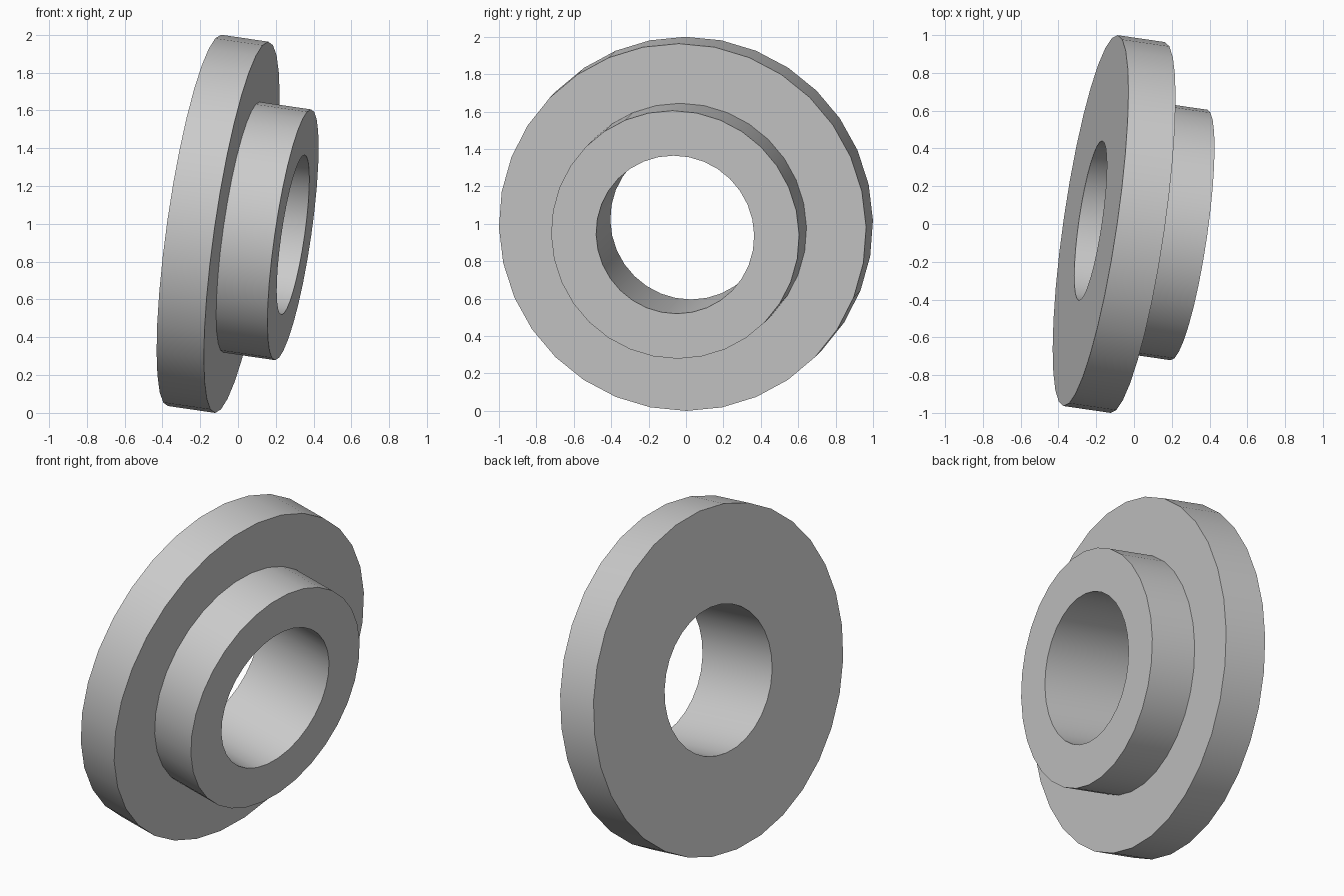
import bpy, bmesh, math
from mathutils import Vector, Matrix

SIDES = 32
cube = bpy.data.objects.get("Cube")
if cube:
    bpy.data.objects.remove(cube, do_unlink=True)

# Plain grey material
grey = bpy.data.materials.new("grey_metal")
grey.use_nodes = True
colour = (0.6, 0.6, 0.6, 1)
grey.diffuse_color = colour
grey.node_tree.nodes["Principled BSDF"].inputs["Base Color"].default_value = colour

# Closed cross-section of flange, hub and bore: (radius, distance along axis)
profile = [(0.427, 0), (0.992, 0), (0.992, 0.255),
           (0.67, 0.255), (0.67, 0.532), (0.427, 0.532)]

# Tilted frame: axis from the flange back towards the hub face
axis = Vector((0.979, -0.143, -0.143)).normalized()
up = Vector((0, 0, 1))
up = (up - axis * up.dot(axis)).normalized()
side = axis.cross(up)
centre = Vector((-0.23, 0.018, 1.018))

# Revolve the cross-section around the axis
bm = bmesh.new()
rings = []
for i in range(SIDES):
    a = 2 * math.pi * i / SIDES
    out = up * math.cos(a) + side * math.sin(a)
    rings.append([bm.verts.new(centre + out * r + axis * d) for r, d in profile])
for i in range(SIDES):
    here, there = rings[i], rings[(i + 1) % SIDES]
    for j in range(len(profile)):
        k = (j + 1) % len(profile)
        bm.faces.new((here[j], here[k], there[k], there[j]))
bmesh.ops.recalc_face_normals(bm, faces=bm.faces)

mesh = bpy.data.meshes.new("flanged_bushing")
bm.to_mesh(mesh)
bm.free()
mesh.materials.append(grey)
bushing = bpy.data.objects.new("flanged_bushing", mesh)
bpy.context.collection.objects.link(bushing)

# Smooth round walls with crisp rims
bpy.ops.object.select_all(action='DESELECT')
bushing.select_set(True)
bpy.context.view_layer.objects.active = bushing
bpy.ops.object.shade_smooth_by_angle(angle=math.radians(30))
